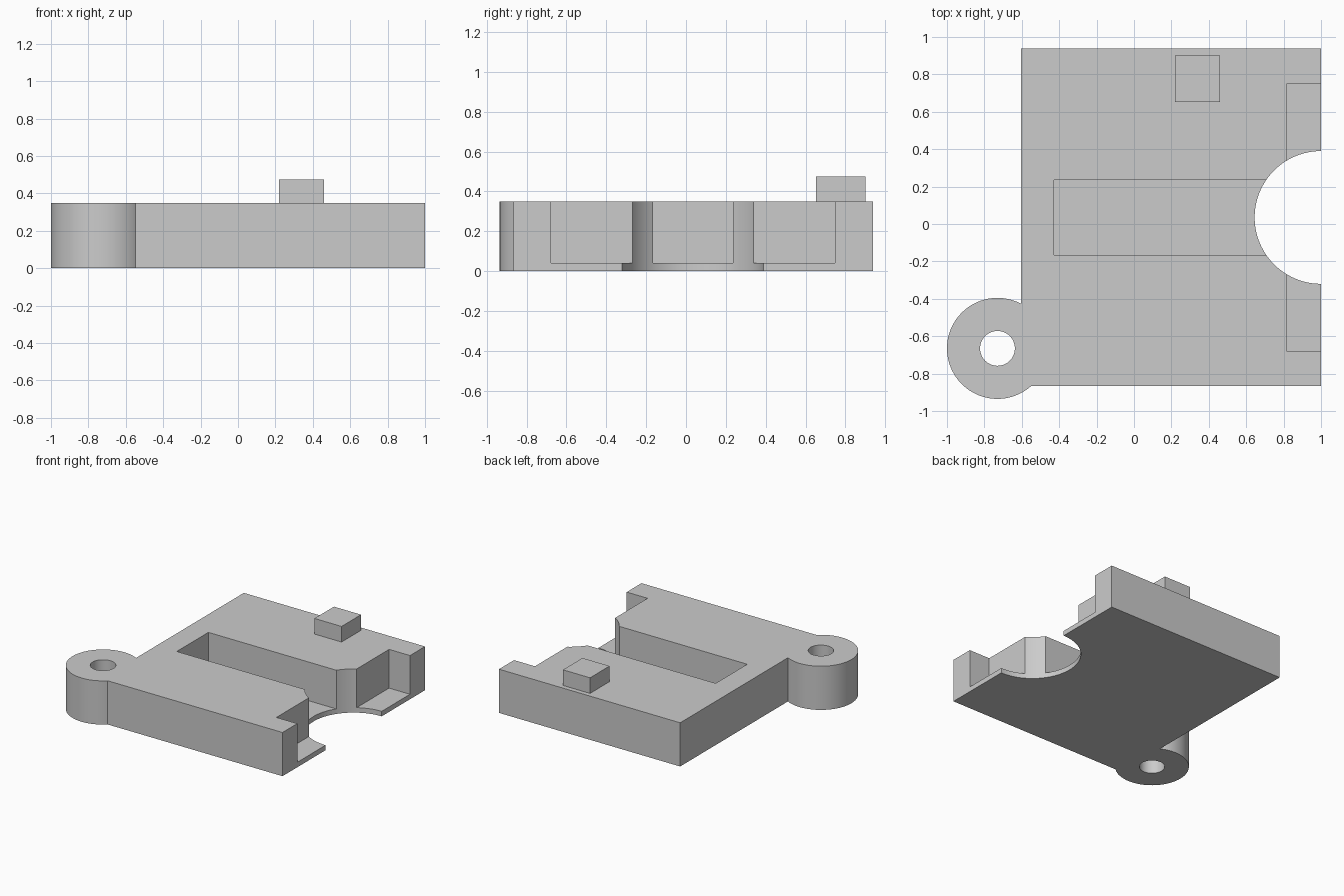
import bpy
import math

cube = bpy.data.objects.get("Cube")
if cube:
    bpy.data.objects.remove(cube, do_unlink=True)

HEIGHT = 0.35
FLOOR = 0.04

grey = bpy.data.materials.new("plain grey")
grey.use_nodes = True
colour = (0.6, 0.6, 0.6, 1)
grey.diffuse_color = colour
grey.node_tree.nodes["Principled BSDF"].inputs["Base Color"].default_value = colour


def box(name, x, y, z):
    """Box spanning the given (min, max) pairs."""
    spans = (x, y, z)
    bpy.ops.mesh.primitive_cube_add(size=1, location=[sum(s) / 2 for s in spans])
    return finish(name, [s[1] - s[0] for s in spans])


def cylinder(name, x, y, radius, z):
    bpy.ops.mesh.primitive_cylinder_add(
        vertices=96, radius=radius, depth=z[1] - z[0], location=(x, y, sum(z) / 2))
    return finish(name, (1, 1, 1))


def finish(name, scale):
    obj = bpy.context.object
    obj.name = name
    obj.scale = scale
    bpy.ops.object.transform_apply(location=True, rotation=False, scale=True)
    obj.data.materials.append(grey)
    return obj


def combine(target, tool, operation):
    """Boolean the tool into the target and discard the tool."""
    mod = target.modifiers.new(tool.name, "BOOLEAN")
    mod.operation = operation
    mod.solver = "EXACT"
    mod.object = tool
    bpy.context.view_layer.objects.active = target
    bpy.ops.object.modifier_apply(modifier=mod.name)
    bpy.data.objects.remove(tool, do_unlink=True)


# Main plate with the round screw boss at its front right corner
plate = box("base_plate", (-0.605, 1), (-0.865, 0.938), (0, HEIGHT))
boss = cylinder("screw_boss", -0.73, -0.665, 0.27, (0, HEIGHT))
combine(plate, boss, "UNION")

# Through holes: screw hole and half-round notch
through = (-0.2, 0.6)
combine(plate, cylinder("screw_hole", -0.73, -0.665, 0.093, through), "DIFFERENCE")
combine(plate, cylinder("round_notch", 1, 0.035, 0.355, through), "DIFFERENCE")

# Recesses that leave a thin floor: long slot and side pocket
deep = (FLOOR, 0.6)
combine(plate, box("long_slot", (-0.427, 1.2), (-0.165, 0.235), deep), "DIFFERENCE")
combine(plate, box("side_pocket", (0.815, 1.2), (-0.678, 0.748), deep), "DIFFERENCE")

# Raised block near the back edge
block = box("top_block", (0.22, 0.46), (0.653, 0.9), (HEIGHT - 0.1, 0.475))
combine(plate, block, "UNION")

# Smooth the round walls, keep the edges crisp
bpy.ops.object.select_all(action="DESELECT")
plate.select_set(True)
bpy.context.view_layer.objects.active = plate
bpy.ops.object.shade_smooth_by_angle(angle=math.radians(30))
